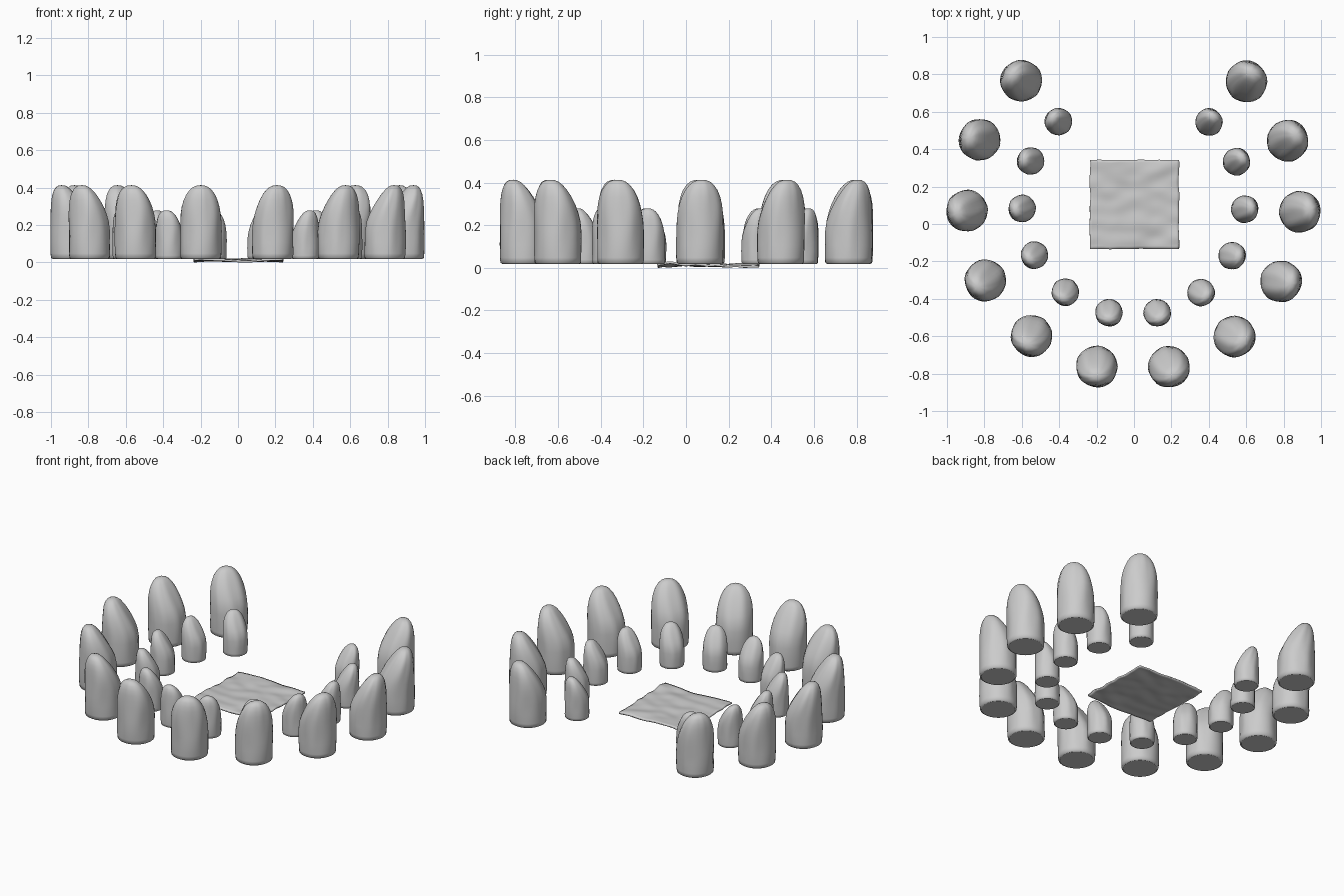
import bpy, bmesh
from math import sin, cos, pi, radians
from mathutils import noise, Vector

if "Cube" in bpy.data.objects:
    bpy.data.objects.remove(bpy.data.objects["Cube"])

# Stone cross-sections: height, inner edge, outer edge, half width (local +x faces outward)
SECTIONS = [
    (0.000, -0.098, 0.098, 0.098), (0.006, -0.108, 0.108, 0.108),
    (0.030, -0.110, 0.110, 0.110), (0.090, -0.110, 0.110, 0.110),
    (0.150, -0.109, 0.110, 0.110), (0.200, -0.099, 0.110, 0.109),
    (0.240, -0.082, 0.110, 0.106), (0.280, -0.060, 0.109, 0.100),
    (0.315, -0.038, 0.106, 0.090), (0.345, -0.017, 0.101, 0.077),
    (0.370, 0.004, 0.092, 0.059), (0.385, 0.020, 0.082, 0.041),
    (0.393, 0.035, 0.069, 0.021),
]
SEGMENTS = 36


def make_stone_mesh():
    bm = bmesh.new()
    rings = []
    for z, inner, outer, half in SECTIONS:
        ring = []
        for i in range(SEGMENTS):
            a = 2 * pi * i / SEGMENTS
            # shallow vertical grooves that fade toward the foot
            fade = min(1, z / 0.08) * min(1, half / 0.1)
            groove = noise.noise(Vector((cos(a) * 2.2, sin(a) * 2.2, z * 5))) * 0.006 * fade
            x = (inner + outer) / 2 + cos(a) * ((outer - inner) / 2 + groove)
            ring.append(bm.verts.new((x, sin(a) * (half + groove), z)))
        rings.append(ring)
    for low, high in zip(rings, rings[1:]):
        for i in range(SEGMENTS):
            j = (i + 1) % SEGMENTS
            bm.faces.new((low[i], low[j], high[j], high[i]))
    bm.faces.new(rings[0][::-1])
    tip = bm.verts.new((0.052, 0, 0.395))
    for i in range(SEGMENTS):
        bm.faces.new((rings[-1][i], rings[-1][(i + 1) % SEGMENTS], tip))
    for f in bm.faces:
        f.smooth = len(f.verts) < 5
    mesh = bpy.data.meshes.new("stone")
    bm.to_mesh(mesh)
    bm.free()
    return mesh


# Two open rings of twelve standing stones, gap at the back
stone = make_stone_mesh()
for name, radius, scale in (("outer_stone", 0.89, 1.0), ("inner_stone", 0.595, 0.66)):
    for i in range(12):
        angle = radians(132.3 + 25 * i)
        ob = bpy.data.objects.new(f"{name}_{i + 1}", stone)
        ob.location = (radius * cos(angle) - 0.003, 0.107 + radius * sin(angle), 0.018)
        ob.rotation_euler.z = angle + radians(12)
        ob.scale = (scale,) * 3
        bpy.context.collection.objects.link(ob)

# Rumpled cloth in the middle
bm = bmesh.new()
bmesh.ops.create_grid(bm, x_segments=32, y_segments=32, size=0.238)
for v in bm.verts:
    x, y = v.co.x, v.co.y
    n = noise.noise(Vector((x * 9, y * 14, 3.1)))
    edge = max(abs(x), abs(y)) / 0.238
    v.co.z = 0.018 + 0.009 * n + 0.006 * edge ** 4 * sin(14 * x + 9 * y)
    v.co.x += 0.006 * noise.noise(Vector((y * 12, 1, 0))) + 0.002
    v.co.y += 0.006 * noise.noise(Vector((x * 12, 7, 0))) + 0.105
for f in bm.faces:
    f.smooth = True
mesh = bpy.data.meshes.new("cloth")
bm.to_mesh(mesh)
bm.free()
cloth = bpy.data.objects.new("cloth", mesh)
bpy.context.collection.objects.link(cloth)
solid = cloth.modifiers.new("thickness", "SOLIDIFY")
solid.thickness = 0.01
